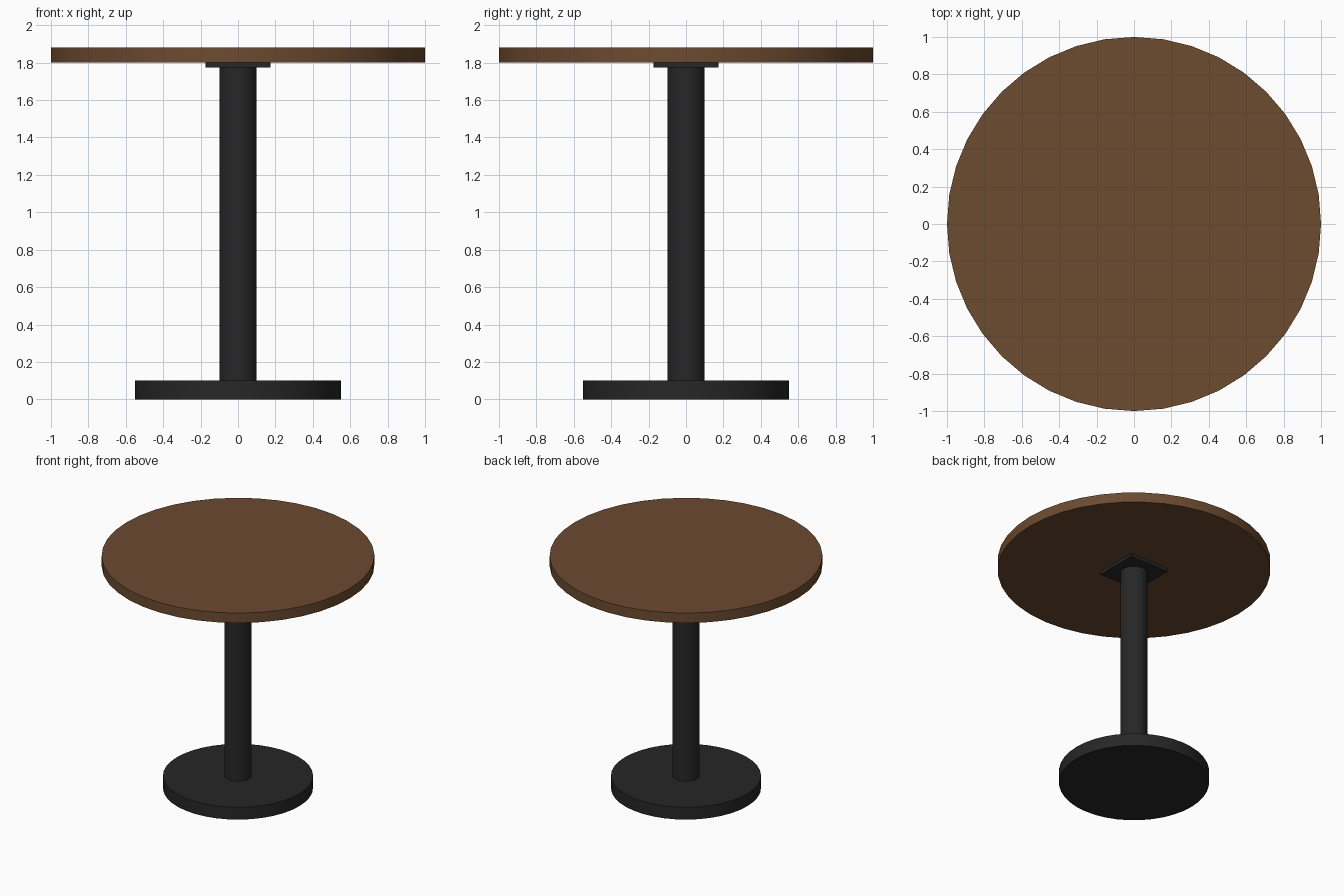
import bpy
from math import radians

if "Cube" in bpy.data.objects:
    bpy.data.objects.remove(bpy.data.objects["Cube"])


def material(name, color):
    m = bpy.data.materials.new(name)
    m.diffuse_color = (*color, 1)
    m.use_nodes = True
    m.node_tree.nodes["Principled BSDF"].inputs["Base Color"].default_value = m.diffuse_color
    return m


wood = material("wood", (0.15, 0.07, 0.03))
metal = material("black_metal", (0.02, 0.02, 0.02))


def disc(name, radius, z0, z1, sides, mat):
    bpy.ops.mesh.primitive_cylinder_add(vertices=sides, radius=radius, depth=z1 - z0,
                                        location=(0, 0, (z0 + z1) / 2))
    ob = bpy.context.object
    ob.name = name
    ob.data.materials.append(mat)
    bpy.ops.object.shade_smooth_by_angle(angle=radians(30))
    return ob


# Round foot, column and wooden top
disc("base", 0.55, 0, 0.10, 40, metal)
disc("column", 0.10, 0.10, 1.775, 32, metal)
disc("table_top", 1.0, 1.80, 1.88, 40, wood)

# Square mounting plate under the top
bpy.ops.mesh.primitive_cube_add(size=1, location=(0, 0, 1.7875))
plate = bpy.context.object
plate.name = "mounting_plate"
plate.scale = (0.35, 0.35, 0.025)
bpy.ops.object.transform_apply(location=False, rotation=False, scale=True)
plate.data.materials.append(metal)
